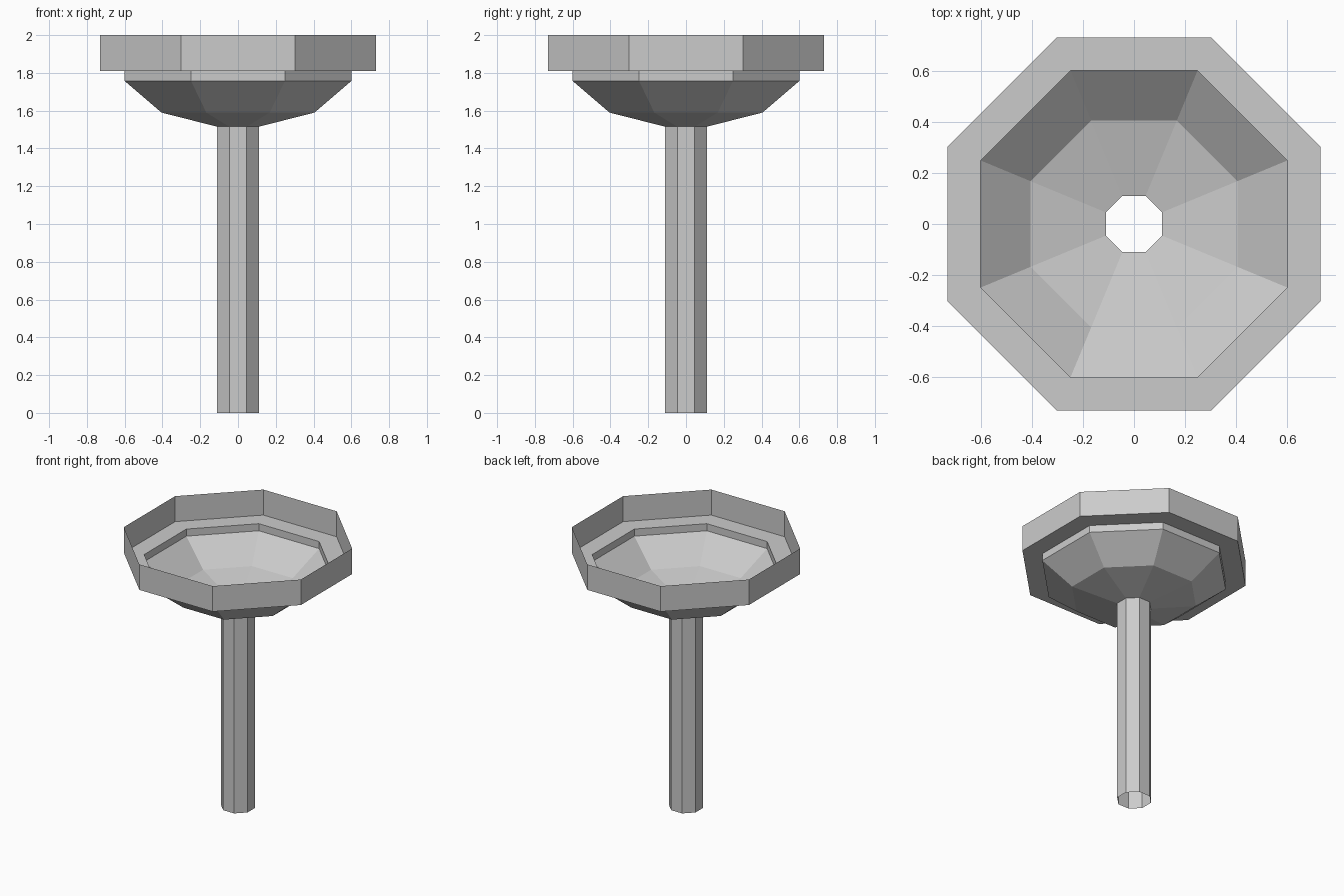
import bpy
import bmesh
import math

cube = bpy.data.objects.get("Cube")
if cube:
    bpy.data.objects.remove(cube, do_unlink=True)

SIDES = 8

grey = bpy.data.materials.new("light_grey")
grey.use_nodes = True
grey.diffuse_color = (0.6, 0.6, 0.6, 1)
grey.node_tree.nodes["Principled BSDF"].inputs["Base Color"].default_value = (0.6, 0.6, 0.6, 1)


def octagonal_shell(name, profile):
    """Turn (flat-to-centre distance, height) points, listed bottom up, into an open thin shell."""
    bm = bmesh.new()
    rings = []
    for inset, z in profile:
        radius = inset / math.cos(math.pi / SIDES)
        angles = [(i + 0.5) * math.tau / SIDES for i in range(SIDES)]
        rings.append([bm.verts.new((radius * math.cos(a), radius * math.sin(a), z)) for a in angles])
    for low, high in zip(rings, rings[1:]):
        for i in range(SIDES):
            j = (i + 1) % SIDES
            bm.faces.new((low[i], low[j], high[j], high[i]))
    mesh = bpy.data.meshes.new(name)
    bm.to_mesh(mesh)
    bm.free()
    mesh.materials.append(grey)
    obj = bpy.data.objects.new(name, mesh)
    bpy.context.collection.objects.link(obj)
    return obj


# Open pipe, flared bowl, and the wide rim with its flat ledge
octagonal_shell("stem_pipe", [(0.11, 0), (0.11, 1.515)])
octagonal_shell("bowl", [(0.11, 1.515), (0.405, 1.59), (0.6, 1.757), (0.6, 1.81)])
octagonal_shell("rim", [(0.6, 1.81), (0.73, 1.81), (0.73, 2)])
